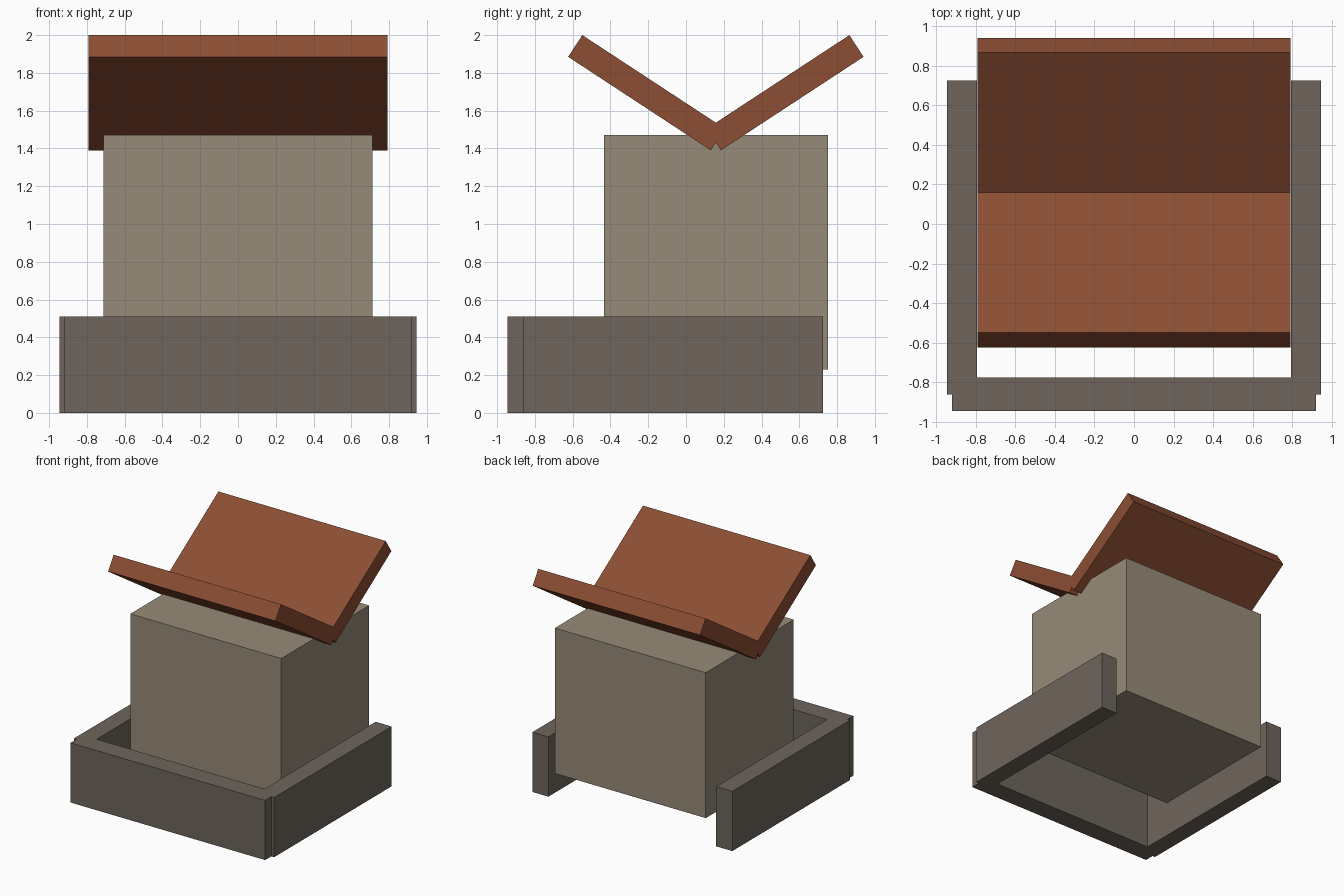
import bpy
from mathutils import Vector

if "Cube" in bpy.data.objects:
    bpy.data.objects.remove(bpy.data.objects["Cube"])


def material(name, rgb):
    # sRGB 0-255 to linear
    lin = [((c / 255 + 0.055) / 1.055) ** 2.4 for c in rgb]
    m = bpy.data.materials.new(name)
    m.diffuse_color = (*lin, 1.0)
    m.use_nodes = True
    m.node_tree.nodes["Principled BSDF"].inputs["Base Color"].default_value = m.diffuse_color
    return m


def prism(name, profile, x0, x1, mat):
    """Extrude a (y, z) outline along x, outline counter-clockwise seen from +x."""
    n = len(profile)
    verts = [(x, y, z) for x in (x0, x1) for y, z in profile]
    faces = [tuple(reversed(range(n))), tuple(range(n, 2 * n))]
    faces += [(i, (i + 1) % n, n + (i + 1) % n, n + i) for i in range(n)]
    me = bpy.data.meshes.new(name)
    me.from_pydata(verts, [], faces)
    me.materials.append(mat)
    ob = bpy.data.objects.new(name, me)
    bpy.context.collection.objects.link(ob)
    return ob


def box(name, x0, x1, y0, y1, z0, z1, mat):
    return prism(name, [(y0, z0), (y1, z0), (y1, z1), (y0, z1)], x0, x1, mat)


stone = material("grey stone", (110, 101, 92))
plaster = material("beige plaster", (151, 139, 121))
tile = material("rust roof", (139, 77, 51))

# Main house block, floating slightly above the ground
box("house_body", -0.713, 0.713, -0.435, 0.752, 0.23, 1.472, plaster)

# Low surrounding walls, open at the back
box("front_wall", -0.92, 0.918, -0.945, -0.775, 0.0, 0.51, stone)
for side, s in (("left", -1), ("right", 1)):
    a, b = sorted((s * 0.793, s * 0.945))
    box(side + "_wall", a, b, -0.862, 0.725, 0.0, 0.51, stone)

# Two tilted roof slabs forming a V, mirrored about the valley
valley = 0.158
slab = [(0.027, 1.39), (0.782, 1.885), (0.707, 2.0), (-0.048, 1.505)]
prism("back_roof_slab", [(valley + y, z) for y, z in slab], -0.791, 0.791, tile)
prism("front_roof_slab", [(valley - y, z) for y, z in reversed(slab)], -0.791, 0.791, tile)
